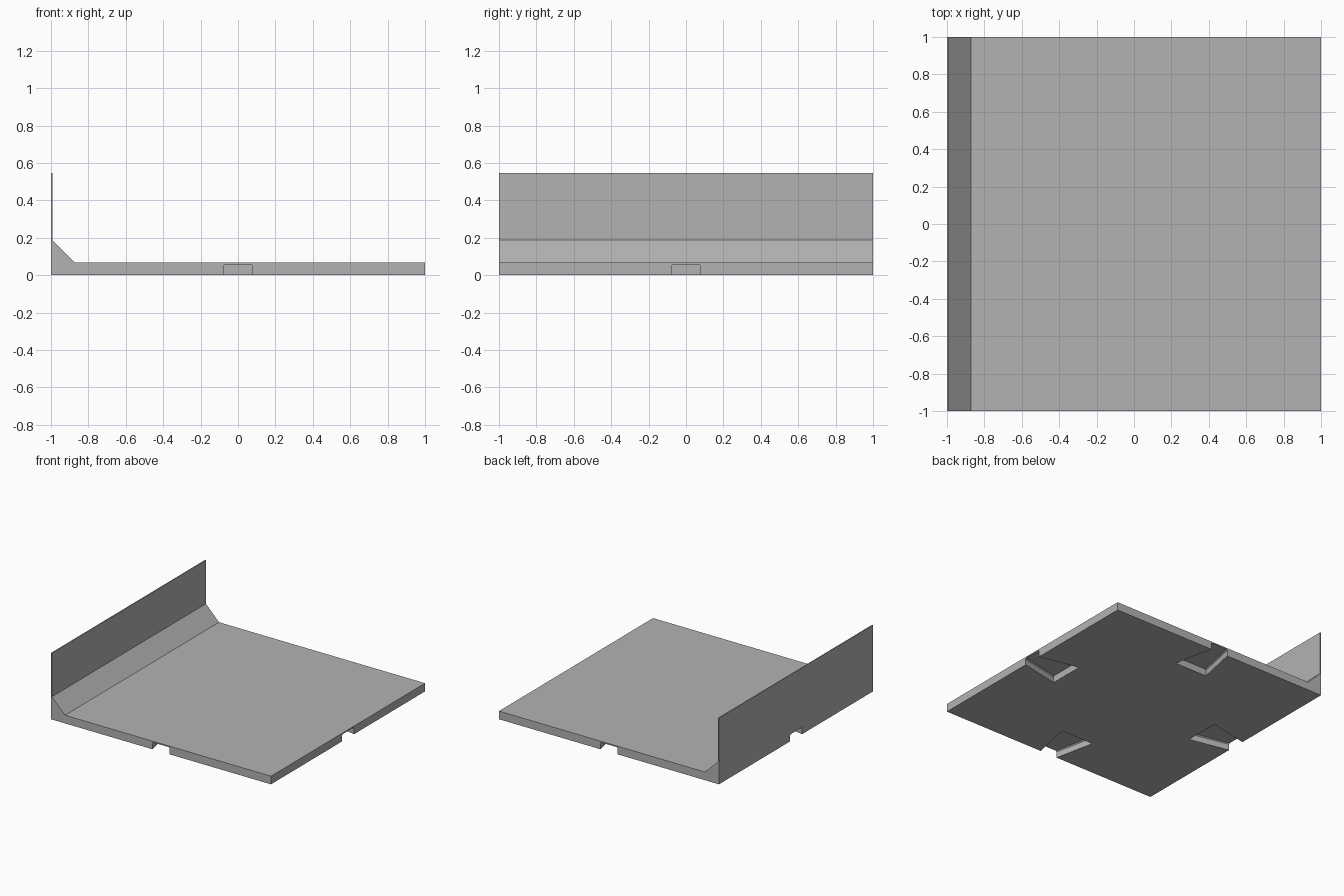
import bpy
import bmesh
from math import pi
from mathutils import Matrix

if "Cube" in bpy.data.objects:
    bpy.data.objects.remove(bpy.data.objects["Cube"])

FLOOR_TOP = 0.067
WALL_TOP = 0.545
WALL = 0.008      # wall thickness
FILLET = 0.12     # sloped strip between floor and wall

grey = bpy.data.materials.new("plain grey")
grey.use_nodes = True
colour = (0.45, 0.45, 0.45, 1)
grey.diffuse_color = colour
grey.node_tree.nodes["Principled BSDF"].inputs["Base Color"].default_value = colour


def make_object(name, bm):
    bmesh.ops.recalc_face_normals(bm, faces=bm.faces)
    mesh = bpy.data.meshes.new(name)
    bm.to_mesh(mesh)
    bm.free()
    mesh.materials.append(grey)
    obj = bpy.data.objects.new(name, mesh)
    bpy.context.collection.objects.link(obj)
    return obj


def loft(bm, rings):
    """Join matching rings of points into a closed solid."""
    loops = [[bm.verts.new(p) for p in ring] for ring in rings]
    bm.faces.new(loops[0])
    bm.faces.new(loops[-1])
    count = len(loops[0])
    for a, b in zip(loops, loops[1:]):
        for i in range(count):
            j = (i + 1) % count
            bm.faces.new((a[i], a[j], b[j], b[i]))


# Floor, sloped strip and thin side wall as one extruded profile
inner = -1 + WALL
profile = [(-1, 0), (1, 0), (1, FLOOR_TOP), (inner + FILLET, FLOOR_TOP),
           (inner, FLOOR_TOP + FILLET), (inner, WALL_TOP), (-1, WALL_TOP)]
bm = bmesh.new()
loft(bm, [[(x, y, z) for x, z in profile] for y in (-1, 1)])
tile = make_object("floor_and_wall", bm)

# Dovetail sockets under the middle of each edge, chamfered at the top
bm = bmesh.new()
for quarter in range(4):
    turn = Matrix.Rotation(quarter * pi / 2, 4, "Z")
    start = len(bm.verts)
    rings = []
    for z, inset in ((-0.05, 0), (0.049, 0), (0.057, 0.008)):
        wide, narrow = 0.148 - inset, 0.074 - inset
        rings.append([(0.666, -wide, z), (1.02, -narrow, z),
                      (1.02, narrow, z), (0.666, wide, z)])
    loft(bm, rings)
    bm.verts.ensure_lookup_table()
    bmesh.ops.transform(bm, matrix=turn, verts=bm.verts[start:])
cutter = make_object("socket_cutter", bm)
cutter.hide_render = True

cut = tile.modifiers.new("sockets", "BOOLEAN")
cut.operation = "DIFFERENCE"
cut.solver = "EXACT"
cut.object = cutter
bpy.context.view_layer.objects.active = tile
bpy.ops.object.modifier_apply(modifier=cut.name)
bpy.data.objects.remove(cutter)
